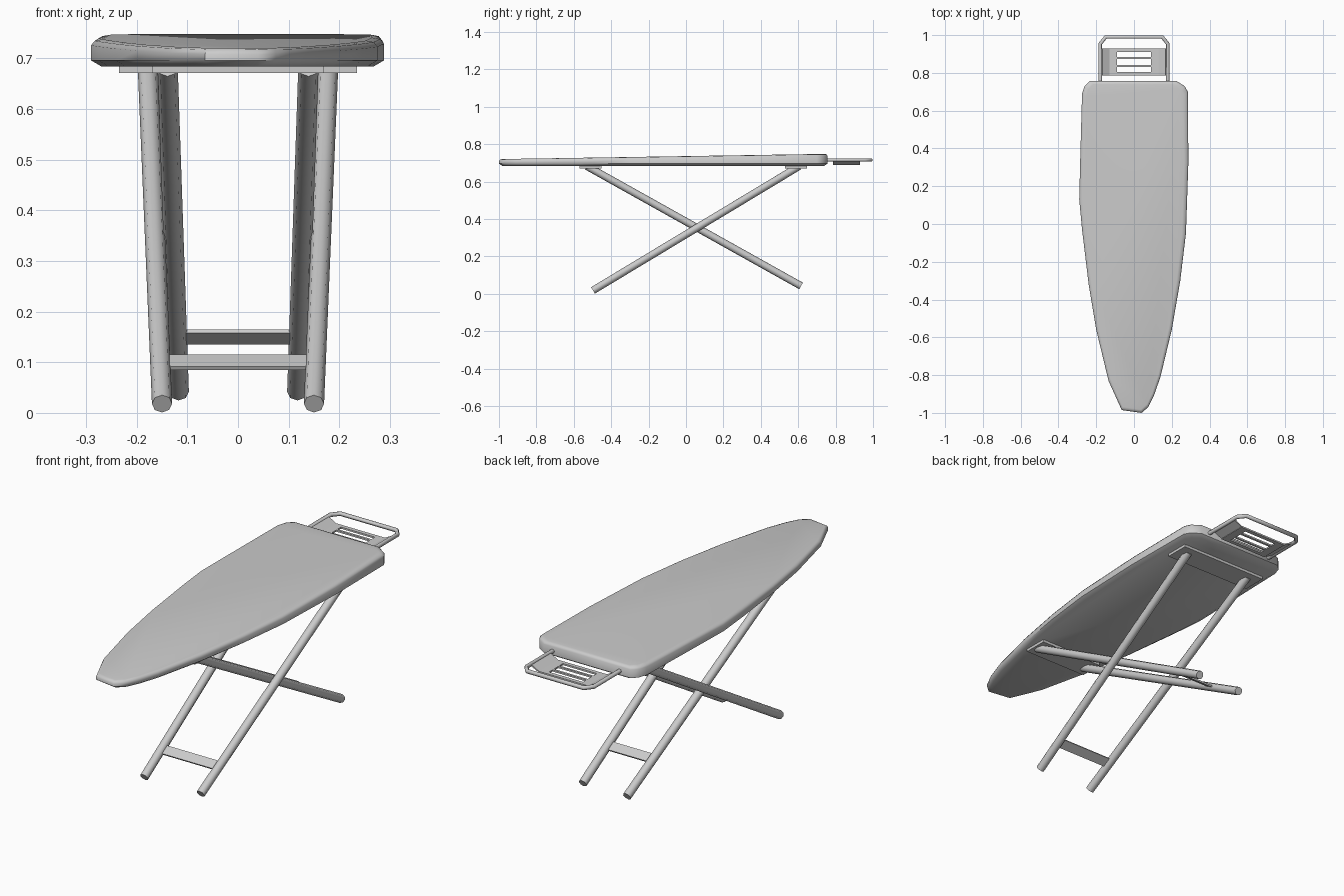
import bpy, bmesh, math
from mathutils import Vector, Matrix

if "Cube" in bpy.data.objects:
    bpy.data.objects.remove(bpy.data.objects["Cube"])


def make_object(name, bm, angle=None):
    bmesh.ops.recalc_face_normals(bm, faces=bm.faces)
    mesh = bpy.data.meshes.new(name)
    bm.to_mesh(mesh)
    bm.free()
    ob = bpy.data.objects.new(name, mesh)
    bpy.context.collection.objects.link(ob)
    if angle:
        bpy.ops.object.select_all(action='DESELECT')
        ob.select_set(True)
        bpy.context.view_layer.objects.active = ob
        bpy.ops.object.shade_smooth_by_angle(angle=math.radians(angle))
    return ob


def add_box(bm, center, size, rot_x=0.0):
    m = (Matrix.Translation(center) @ Matrix.Rotation(rot_x, 4, 'X')
         @ Matrix.Diagonal((*size, 1)))
    bmesh.ops.create_cube(bm, size=1, matrix=m)


def add_tube(bm, a, b, r, sides=8):
    a, b = Vector(a), Vector(b)
    d = b - a
    m = Matrix.Translation((a + b) / 2) @ d.to_track_quat('Z', 'Y').to_matrix().to_4x4()
    bmesh.ops.create_cone(bm, cap_ends=True, segments=sides, radius1=r, radius2=r,
                          depth=d.length, matrix=m)


# Padded board: outline lofted through four rings, thinner toward the nose
outline = [(0.04, -1.0), (0.075, -0.97), (0.105, -0.91), (0.14, -0.81), (0.20, -0.56),
           (0.245, -0.30), (0.275, -0.05), (0.288, 0.33), (0.285, 0.70), (0.268, 0.73),
           (0.225, 0.757), (-0.235, 0.757), (-0.262, 0.73), (-0.275, 0.69), (-0.285, 0.33),
           (-0.29, 0.13), (-0.275, -0.03), (-0.24, -0.32), (-0.20, -0.56), (-0.135, -0.83),
           (-0.065, -0.985)]
bm = bmesh.new()
rings = []
for sx, sy, base, drop in ((0.93, 0.98, 0.684, None), (1, 1, 0.696, None),
                           (1, 1, None, 0.012), (0.975, 0.994, None, 0.003),
                           (0.92, 0.98, None, 0)):
    ring = []
    for x, y in outline:
        yy = -0.12 + (y + 0.12) * sy
        z = base if base else 0.72 + 0.028 * (yy + 1) / 1.757 - drop
        ring.append(bm.verts.new((x * sx, yy, z)))
    rings.append(ring)
n = len(outline)
for lo, hi in zip(rings, rings[1:]):
    for i in range(n):
        bm.faces.new((lo[i], lo[(i + 1) % n], hi[(i + 1) % n], hi[i]))
bm.faces.new(rings[0])
bm.faces.new(rings[-1])
make_object("padded_board", bm, 50)


# Crossing leg pairs, each with a flat brace
def leg_pair(name, foot, top, brace_z):
    bm = bmesh.new()
    for s in (-1, 1):
        add_tube(bm, (s * foot[0], *foot[1:]), (s * top[0], *top[1:]), 0.02)
    make_object(name + "_legs", bm, 50)
    t = (brace_z - foot[2]) / (top[2] - foot[2])
    c = Vector(foot).lerp(Vector(top), t)
    tilt = math.atan2(top[2] - foot[2], top[1] - foot[1])
    bm = bmesh.new()
    add_box(bm, (0, c.y, c.z), (2 * c.x - 0.025, 0.046, 0.008), tilt)
    make_object(name + "_leg_brace", bm)


leg_pair("outer", (0.15, -0.497, 0.018), (0.178, 0.605, 0.682), 0.10)
leg_pair("inner", (0.117, 0.615, 0.042), (0.139, -0.53, 0.682), 0.15)

# Mounting plates under the board
for name, w, y in (("rear_mount_plate", 0.47, 0.588), ("front_mount_plate", 0.34, -0.51)):
    bm = bmesh.new()
    add_box(bm, (0, y, 0.680), (w, 0.118, 0.018))
    make_object(name, bm)

# Iron rest frame: bent rod running out from under the board
cu = bpy.data.curves.new("iron_rest_frame", 'CURVE')
cu.dimensions = '3D'
cu.bevel_depth = 0.01
cu.bevel_resolution = 1
cu.use_fill_caps = True
path = [(-0.178, 0.70), (-0.178, 0.955), (-0.15, 0.99)]
path += [(-x, y) for x, y in reversed(path)]
sp = cu.splines.new('POLY')
sp.points.add(len(path) - 1)
for p, (x, y) in zip(sp.points, path):
    p.co = (x, y, 0.715, 1)
bpy.context.collection.objects.link(bpy.data.objects.new("iron_rest_frame", cu))

# Iron rest tray: slotted bottom with side flanges sloping up to the frame
bm = bmesh.new()
for y0, y1 in ((0.785, 0.804), (0.831, 0.841), (0.873, 0.884), (0.910, 0.930)):
    add_box(bm, (0, (y0 + y1) / 2, 0.693), (0.18, y1 - y0, 0.008))
for s in (-1, 1):
    add_box(bm, (s * 0.11, 0.8575, 0.693), (0.04, 0.145, 0.008))
    prof = [(0.126, 0.689), (0.130, 0.697), (0.168, 0.718), (0.172, 0.711)]
    near = [bm.verts.new((s * x, 0.785, z)) for x, z in prof]
    far = [bm.verts.new((s * x, 0.930, z)) for x, z in prof]
    bm.faces.new(near)
    bm.faces.new(far)
    for i in range(4):
        j = (i + 1) % 4
        bm.faces.new((near[i], near[j], far[j], far[i]))
make_object("iron_rest_tray", bm)
